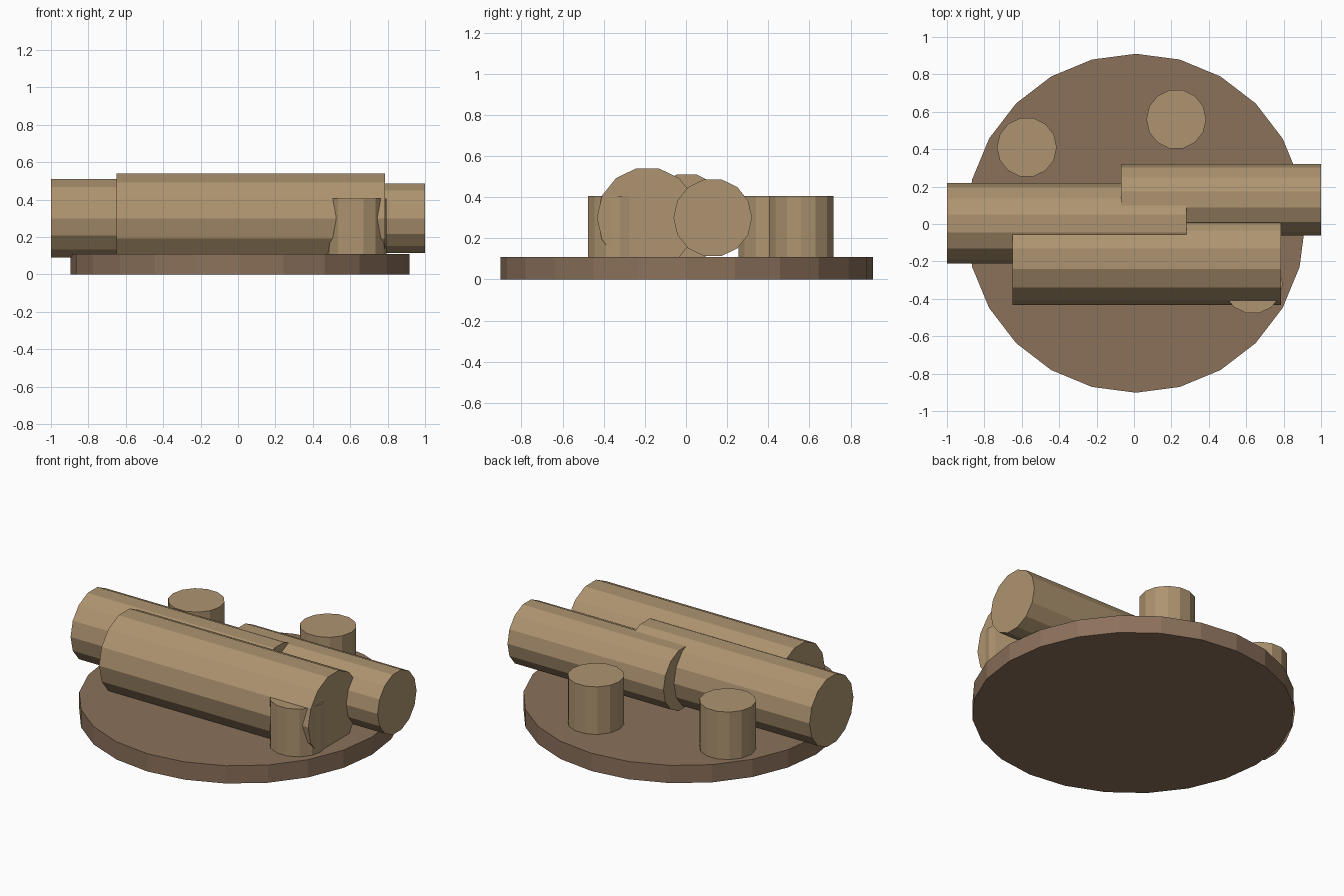
import bpy
from math import pi

if "Cube" in bpy.data.objects:
    bpy.data.objects.remove(bpy.data.objects["Cube"])


def material(name, color):
    mat = bpy.data.materials.new(name)
    mat.diffuse_color = (*color, 1)
    mat.use_nodes = True
    mat.node_tree.nodes["Principled BSDF"].inputs["Base Color"].default_value = mat.diffuse_color
    return mat


bark = material("base_brown", (0.26, 0.165, 0.105))
wood = material("log_tan", (0.42, 0.295, 0.16))


def cylinder(name, sides, radius, length, center, rotation, mat):
    bpy.ops.mesh.primitive_cylinder_add(vertices=sides, radius=radius, depth=length,
                                        location=center, rotation=rotation)
    obj = bpy.context.object
    obj.name = name
    obj.data.materials.append(mat)
    return obj


# Round base slab
cylinder("base", 24, 0.906, 0.11, (0.01, 0.004, 0.055), (0, 0, 0), bark)

# Lying logs along x: start, end, y, radius (a vertex points to each side, flat on top)
logs = {
    "log_left": (-1.0, 0.28, 0.003, 0.215),
    "log_front": (-0.65, 0.785, -0.187, 0.246),
    "log_right": (-0.07, 1.0, 0.13, 0.191),
}
for name, (x0, x1, y, r) in logs.items():
    cylinder(name, 14, r, x1 - x0, ((x0 + x1) / 2, y, 0.30), (0, pi / 2, 0), wood)

# Upright stumps: x, y
stumps = [(-0.573, 0.41), (0.226, 0.56), (0.635, -0.32)]
for i, (x, y) in enumerate(stumps):
    cylinder(f"stump_{i + 1}", 14, 0.16, 0.403, (x, y, 0.2035), (0, 0, pi / 2), wood)
